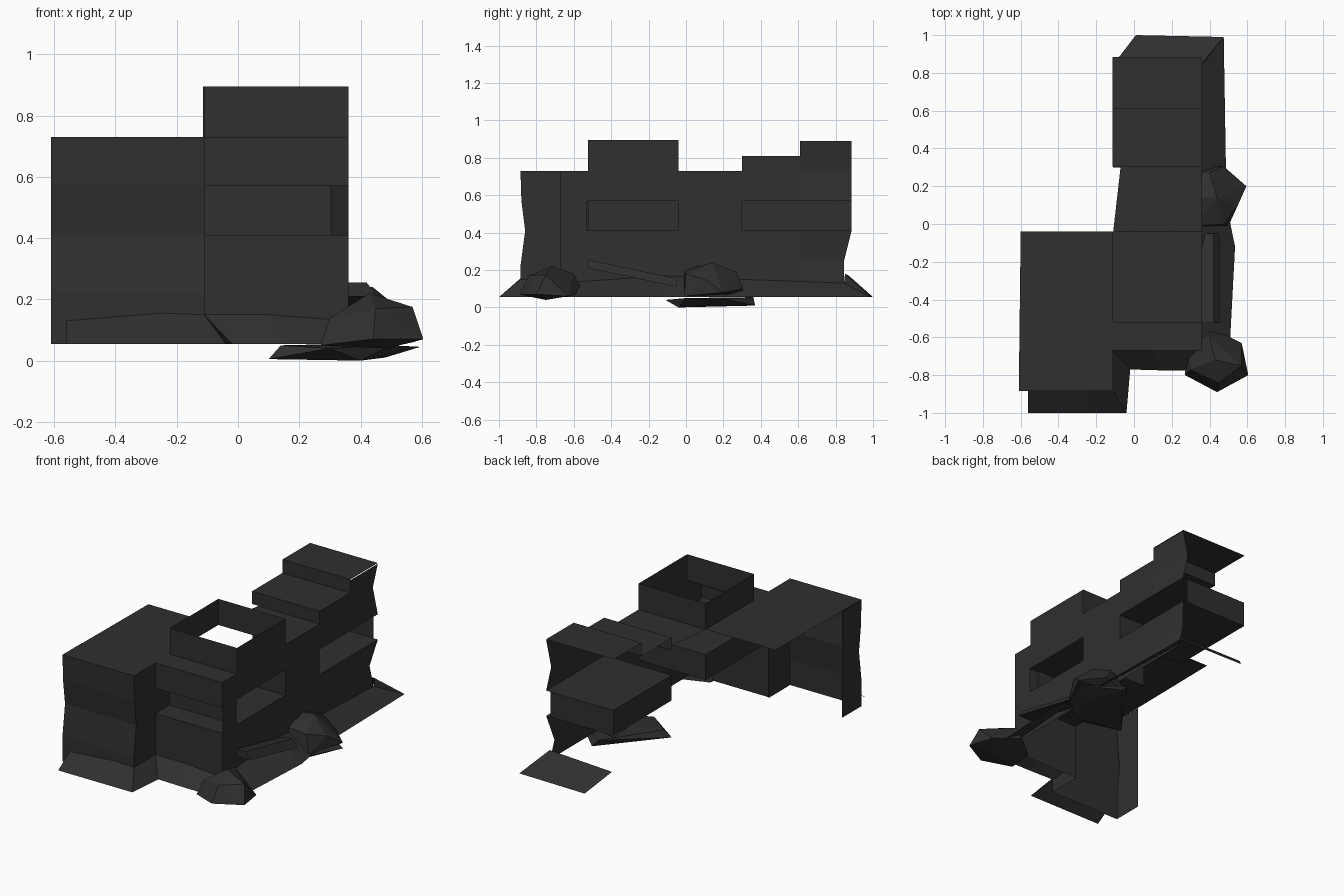
import bpy, bmesh
from mathutils import Vector

stone = bpy.data.materials.new("dark stone")
stone.diffuse_color = (0.029, 0.029, 0.029, 1)


def finish(name, bm):
    me = bpy.data.meshes.new(name)
    bm.to_mesh(me)
    bm.free()
    me.materials.append(stone)
    ob = bpy.data.objects.new(name, me)
    bpy.context.collection.objects.link(ob)
    return ob


def sheet(name, rows, skip=()):
    """Open surface from a grid of points; skip holds (row, column) holes."""
    bm = bmesh.new()
    g = [[bm.verts.new(p) for p in r] for r in rows]
    for i in range(len(g) - 1):
        for j in range(len(g[0]) - 1):
            if (i, j) not in skip:
                bm.faces.new((g[i][j], g[i][j + 1], g[i + 1][j + 1], g[i + 1][j]))
    return finish(name, bm)


def flat(name, x0, x1, y0, y1, z):
    return sheet(name, [[(x0, y0, z), (x1, y0, z)], [(x0, y1, z), (x1, y1, z)]])


def open_box(name, lo, hi, drop):
    """Box without the faces whose normals are listed in drop."""
    bm = bmesh.new()
    bmesh.ops.create_cube(bm, size=1)
    for v in bm.verts:
        v.co = Vector([lo[k] + (v.co[k] + 0.5) * (hi[k] - lo[k]) for k in range(3)])
    bm.normal_update()
    gone = [f for f in bm.faces if any(f.normal.dot(Vector(d)) > 0.9 for d in drop)]
    bmesh.ops.delete(bm, geom=gone, context='FACES')
    return finish(name, bm)


def rock(name, pts):
    bm = bmesh.new()
    for p in pts:
        bm.verts.new(p)
    res = bmesh.ops.convex_hull(bm, input=bm.verts[:])
    junk = [v for v in bm.verts if not v.link_faces]
    bmesh.ops.delete(bm, geom=junk, context='VERTS')
    bmesh.ops.recalc_face_normals(bm, faces=bm.faces[:])
    return finish(name, bm)


L, M, R = -0.61, -0.11, 0.36

# Left block: concave front wall with short returns on both sides, and roof
profile = [(-0.885, 0.055), (-0.885, 0.22), (-0.86, 0.41), (-0.88, 0.57), (-0.885, 0.73)]
sheet("left_block_walls", [[(L, -0.69, z), (L, y, z), (M, y, z), (M, -0.67, z)]
                           for y, z in profile])
sheet("left_block_roof", [[(L, -0.885, 0.73), (M, -0.885, 0.73)],
                          [(-0.60, -0.04, 0.73), (M, -0.04, 0.73)]])

# Main front wall with a wide slot
sheet("front_wall", [[(M, -0.67, z), (R, -0.67, z)] for z in (0.06, 0.41, 0.57, 0.73)],
      skip={(1, 0)})
slot = [(M, -0.67), (M, -0.52), (0.30, -0.52), (R, -0.67)]
sheet("front_slot_sides", [[(x, y, z) for x, y in slot] for z in (0.41, 0.57)])
for z in (0.41, 0.57):
    sheet("front_slot_ledge", [[(M, -0.67, z), (R, -0.67, z)],
                               [(M, -0.52, z), (0.30, -0.52, z)]])

# Right wall with two window openings, back edge pinched
ys = (-0.67, -0.53, -0.04, 0.30, 0.61, 0.885)
back = {0.12: (0.36, 0.845), 0.25: (0.33, 0.845), 0.41: (R, 0.885),
        0.57: (R, 0.885), 0.73: (0.325, 0.885)}
sheet("right_wall", [[(R, y, z) for y in ys[:-1]] + [(*back[z], z)] for z in back],
      skip={(2, 1), (2, 3), (2, 4)})
sheet("right_wall_step_low", [[(R, 0.30, z), (R, 0.61, z)] for z in (0.73, 0.81)])
sheet("right_wall_step_high", [[(R, 0.61, 0.73), (0.325, 0.885, 0.73)],
                               [(R, 0.61, 0.89), (R, 0.885, 0.89)]])

# Window recesses reaching through to the rear
open_box("near_window_recess", (M, -0.53, 0.41), (R, -0.04, 0.57), [(1, 0, 0)])
open_box("far_window_recess", (M, 0.30, 0.41), (R, 0.885, 0.57), [(1, 0, 0), (0, 1, 0)])
sheet("far_window_end", [[(M, 0.885, z), (0.33, 0.885, z)] for z in (0.41, 0.57)])

# Roofs and the hollow raised parapet
flat("front_roof", M, R, -0.67, -0.52, 0.73)
sheet("middle_roof", [[(M, -0.04, 0.73), (R, -0.04, 0.73)],
                      [(-0.07, 0.31, 0.73), (R, 0.31, 0.73)]])
open_box("raised_parapet", (M, -0.525, 0.73), (R, -0.04, 0.895), [(0, 0, 1), (0, 0, -1)])

# Stepped roof at the back
sheet("stepped_roof", [[(-0.115, y, z), (R, y, z)] for y, z in
                       ((0.305, 0.73), (0.305, 0.81), (0.61, 0.81), (0.61, 0.895), (0.885, 0.895))])

# Flared rubble skirt around the foot
top = [(-0.56, -0.885, 0.13), (-0.25, -0.885, 0.155), (M, -0.885, 0.15), (M, -0.67, 0.15),
       (0.10, -0.67, 0.15), (R, -0.67, 0.13), (R, -0.12, 0.17), (R, 0.30, 0.15),
       (R, 0.845, 0.13), (R, 0.85, 0.18), (-0.09, 0.87, 0.17)]
foot = [(-0.56, -1.0, 0.055), (-0.25, -1.0, 0.055), (-0.04, -1.0, 0.055), (-0.02, -0.77, 0.055),
        (0.15, -0.775, 0.055), (0.50, -0.78, 0.055), (0.535, -0.12, 0.055), (0.49, 0.10, 0.055),
        (0.475, 0.99, 0.055), (0.475, 0.99, 0.055), (0.01, 1.0, 0.055)]
sheet("rubble_skirt", [foot, top])

# Boulders
rock("front_boulder", [(0.27, -0.80, 0.05), (0.28, -0.64, 0.06), (0.41, -0.55, 0.08),
                       (0.57, -0.63, 0.06), (0.605, -0.80, 0.07), (0.44, -0.89, 0.07),
                       (0.30, -0.77, 0.14), (0.43, -0.72, 0.22), (0.57, -0.75, 0.175),
                       (0.40, -0.60, 0.18), (0.45, -0.84, 0.17), (0.48, -0.75, 0.04)])
rock("side_boulder", [(0.32, -0.01, 0.20), (0.48, 0.0, 0.18), (0.44, 0.14, 0.24),
                      (0.34, 0.14, 0.235), (0.40, 0.27, 0.19), (0.47, 0.305, 0.10),
                      (0.595, 0.20, 0.08), (0.55, 0.10, 0.15), (0.50, -0.01, 0.06),
                      (0.22, 0.20, 0.15), (0.30, 0.29, 0.06)])
rock("buried_rubble", [(0.10, 0.0, 0.005), (0.14, 0.02, 0.05), (0.30, -0.11, 0.04),
                       (0.40, -0.04, 0.0), (0.48, 0.12, 0.01), (0.595, 0.20, 0.045),
                       (0.40, 0.37, 0.01), (0.36, 0.36, 0.055), (0.50, 0.0, 0.05)])

# Slanting fallen beam
beam = []
for y, z in ((-0.525, 0.21), (-0.05, 0.11)):
    beam += [(0.355, y, z), (0.355, y, z + 0.045), (0.42, y, z + 0.045), (0.455, y, z)]
rock("fallen_beam", beam)
